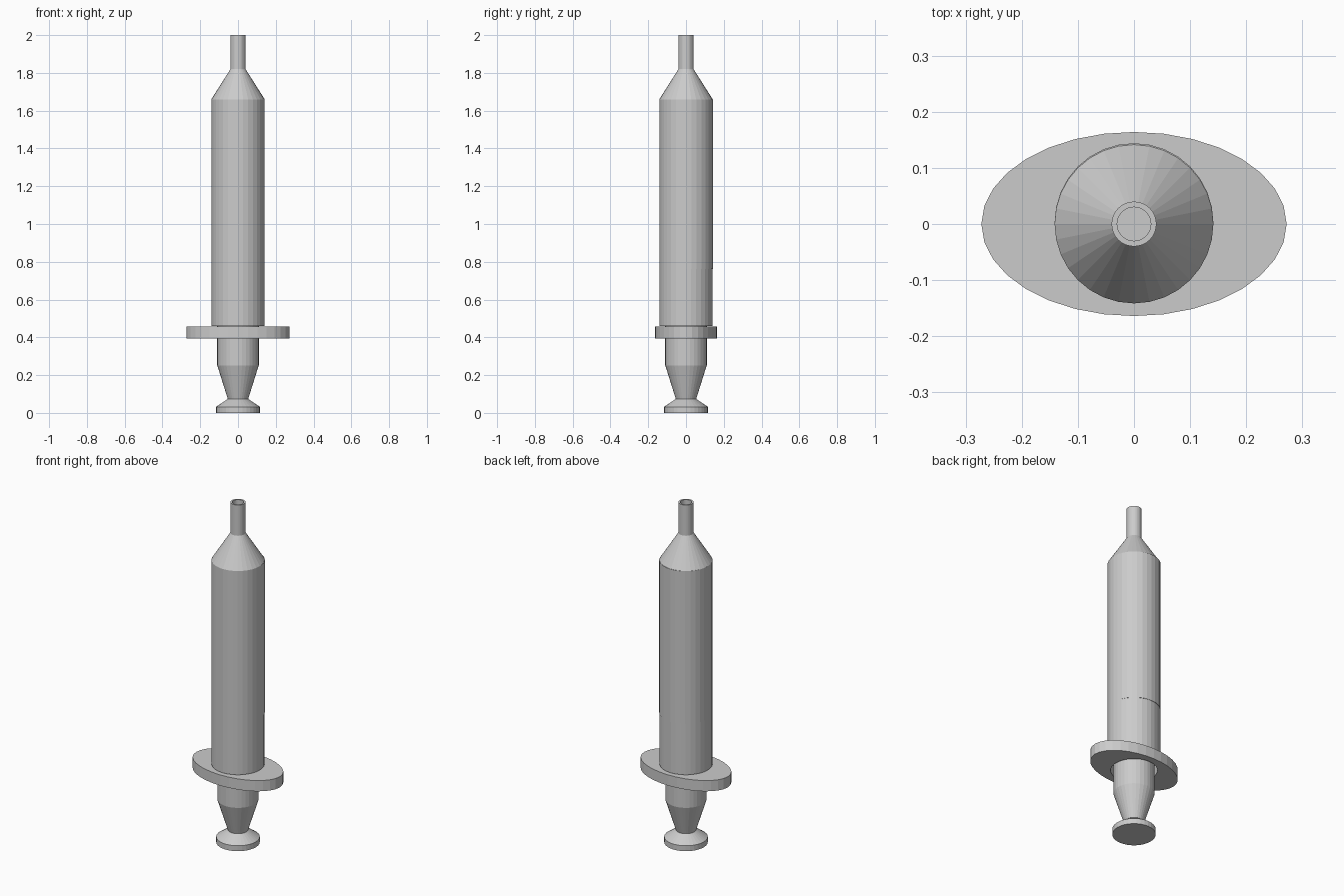
import bpy, bmesh
from math import cos, sin, pi

if "Cube" in bpy.data.objects:
    bpy.data.objects.remove(bpy.data.objects["Cube"])

SIDES = 32


def lathe(name, profile, closed=False, y=0.0, scale=None):
    """Spin a (radius, z) profile about z; scale gives per-point (x, y) factors."""
    bm = bmesh.new()
    rings = []
    for i, (r, z) in enumerate(profile):
        sx, sy = scale[i] if scale else (1, 1)
        rings.append([bm.verts.new((r * sx * cos(2 * pi * k / SIDES),
                                    r * sy * sin(2 * pi * k / SIDES) + y, z))
                      for k in range(SIDES)])
    pairs = list(zip(rings, rings[1:]))
    if closed:
        pairs.append((rings[-1], rings[0]))
    for a, b in pairs:
        for k in range(SIDES):
            n = (k + 1) % SIDES
            bm.faces.new((a[k], a[n], b[n], b[k]))
    if not closed:
        bm.faces.new(rings[0][::-1])
        bm.faces.new(rings[-1])
    bmesh.ops.recalc_face_normals(bm, faces=bm.faces)
    mesh = bpy.data.meshes.new(name)
    bm.to_mesh(mesh)
    bm.free()
    obj = bpy.data.objects.new(name, mesh)
    bpy.context.collection.objects.link(obj)
    return obj


# hollow barrel with tapered shoulder and open nozzle
lathe("barrel", [(0.122, 0.461), (0.1415, 0.461), (0.1415, 1.66), (0.04, 1.82),
                 (0.04, 2.0), (0.03, 2.0), (0.03, 1.81), (0.122, 1.65)], closed=True)

# contents, set slightly back so they bulge through the rear of the barrel
lathe("contents", [(0.1415, 0.762), (0.1415, 1.66)], y=0.0025)

# oval finger flange with a round hole for the plunger
oval, circle = (0.272, 0.164), (0.125, 0.125)
lathe("finger_flange", [(1, 0.394), (1, 0.457), (1, 0.457), (1, 0.394)],
      closed=True, scale=[oval, oval, circle, circle])

# plunger rod with thumb rest
lathe("plunger", [(0.116, 0.0), (0.116, 0.032), (0.054, 0.074), (0.11, 0.252), (0.11, 0.76)])
